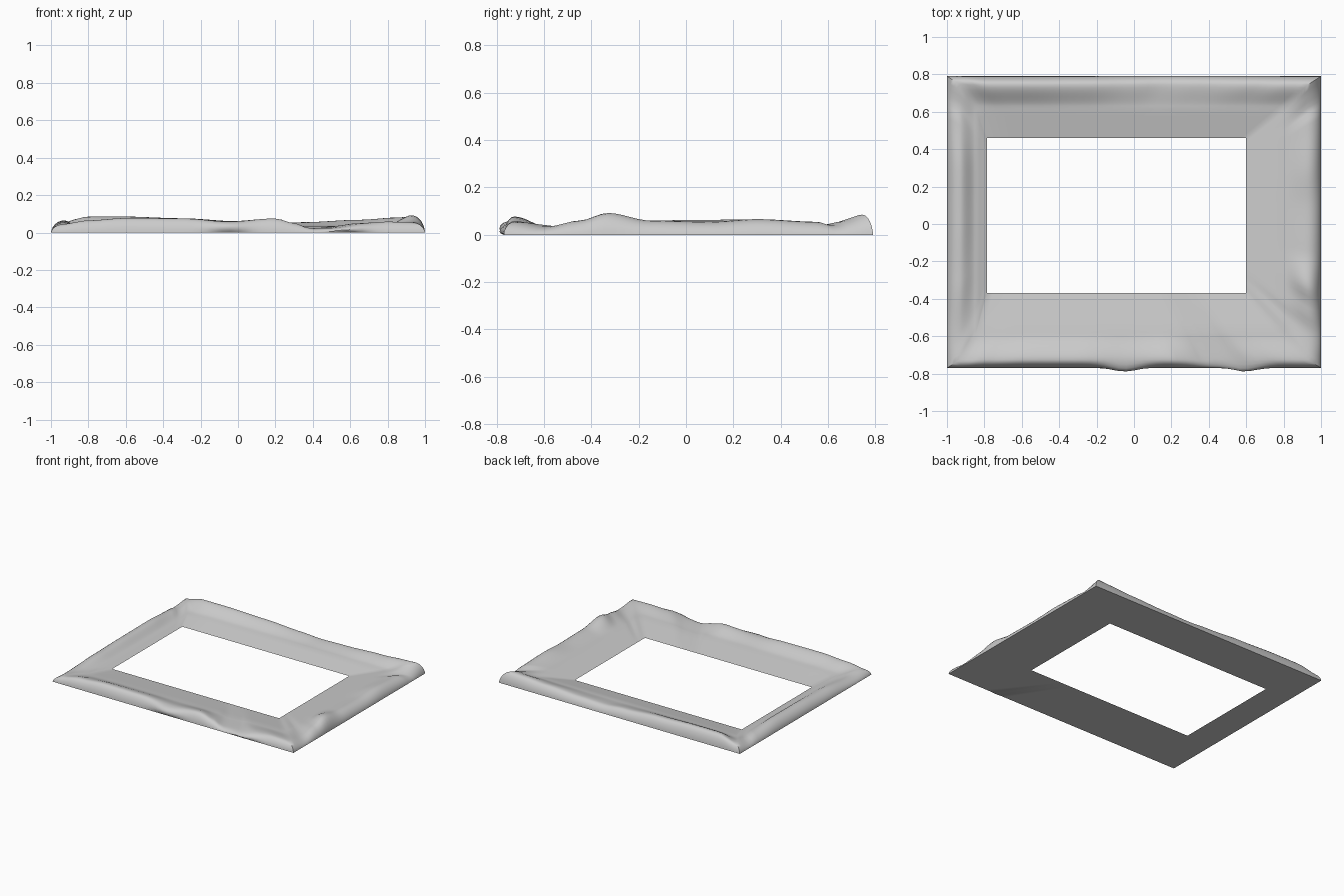
import bpy, bmesh, math

if "Cube" in bpy.data.objects:
    bpy.data.objects.remove(bpy.data.objects["Cube"])

N = 48  # segments per side

# Key rectangles (x0, x1, y0, y1) from the opening to the outside edge
INNER = (-0.785, 0.60, -0.37, 0.46)
MID = (-0.84, 0.79, -0.58, 0.615)
RIDGE = (-0.93, 0.93, -0.725, 0.745)
OUTER = (-1.0, 1.0, -0.77, 0.79)

# Ridge heights along each side: (world coordinate, z)
RIDGE_Z = [
    [(-0.93, .045), (-.8, .065), (-.6, .077), (-.3, .075), (-.05, .06), (.2, .075),
     (.3, .05), (.38, .022), (.5, .026), (.65, .05), (.8, .058), (.93, .055)],      # front
    [(-0.725, .055), (-.58, .035), (-.45, .06), (-.33, .092), (-.15, .06), (.1, .055),
     (.3, .066), (.55, .055), (.61, .04), (.68, .06), (.745, .085)],               # right
    [(-0.93, .055), (-.8, .085), (-.6, .085), (-.3, .076), (0, .06), (.15, .05),
     (.35, .055), (.65, .068), (.85, .08), (.93, .085)],                           # back
    [(-0.725, .045), (-.6, .035), (-.3, .055), (0, .062), (.3, .065), (.55, .05),
     (.62, .037), (.745, .055)],                                                   # left
]
MID_Z = [.032, .036, .034, .02]


def ease(t):
    return t * t * (3 - 2 * t)


def sample(keys, v):
    for (a, za), (b, zb) in zip(keys, keys[1:]):
        if v <= b:
            return za + (zb - za) * ease(max(0, (v - a) / (b - a)))
    return keys[-1][1]


def rect_point(r, side, u):
    x0, x1, y0, y1 = r
    c = [(x0, y0), (x1, y0), (x1, y1), (x0, y1)]
    a, b = c[side], c[(side + 1) % 4]
    return a[0] + (b[0] - a[0]) * u, a[1] + (b[1] - a[1]) * u


def mix(a, b, t):
    return tuple(p + (q - p) * t for p, q in zip(a, b))


def mid_height(side, u):
    # blend neighbouring side levels at the corners
    w = 0.5 * max(0, abs(u - .5) - .4) / .1
    other = MID_Z[(side + (1 if u > .5 else -1)) % 4]
    return MID_Z[side] * (1 - w) + other * w


def section(side, u):
    """Cross-section from the opening outwards, as a list of points."""
    i, m, r, o = (rect_point(k, side, u) for k in (INNER, MID, RIDGE, OUTER))
    h = sample(RIDGE_Z[side], r[0] if side % 2 == 0 else r[1])
    mz = min(mid_height(side, u), h * .85)
    pts = [(*mix(i, m, t / 4), mz * (t / 4)) for t in range(4)]
    pts += [(*mix(m, r, t / 8), mz + (h - mz) * ease(t / 8)) for t in range(8)]
    for k in range(7):
        a = k / 6 * math.pi / 2
        x, y = mix(r, o, math.sin(a))
        if side == 0:  # two overhanging bulges on the front edge
            g = sum(math.exp(-((x - c) / .1) ** 2) for c in (-.05, .59))
            y -= .035 * g * math.sin(2 * a) * min(1, h / .03) * .8
        pts.append((x, y, h * math.cos(a) ** 1.2 if k < 6 else 0))
    return pts


# Frame of raised ground with a flat underside
bm = bmesh.new()
cols = [[bm.verts.new(p) for p in section(s, k / N)] for s in range(4) for k in range(N)]
for a, b in zip(cols, cols[1:] + cols[:1]):
    for j in range(len(a) - 1):
        bm.faces.new((a[j], a[j + 1], b[j + 1], b[j]))
    bm.faces.new((a[0], b[0], b[-1], a[-1]))
bmesh.ops.recalc_face_normals(bm, faces=bm.faces)
mesh = bpy.data.meshes.new("ground_frame")
bm.to_mesh(mesh)
bm.free()
frame = bpy.data.objects.new("ground_frame", mesh)
bpy.context.collection.objects.link(frame)
bpy.context.view_layer.objects.active = frame
frame.select_set(True)
bpy.ops.object.shade_smooth_by_angle(angle=math.radians(40))
